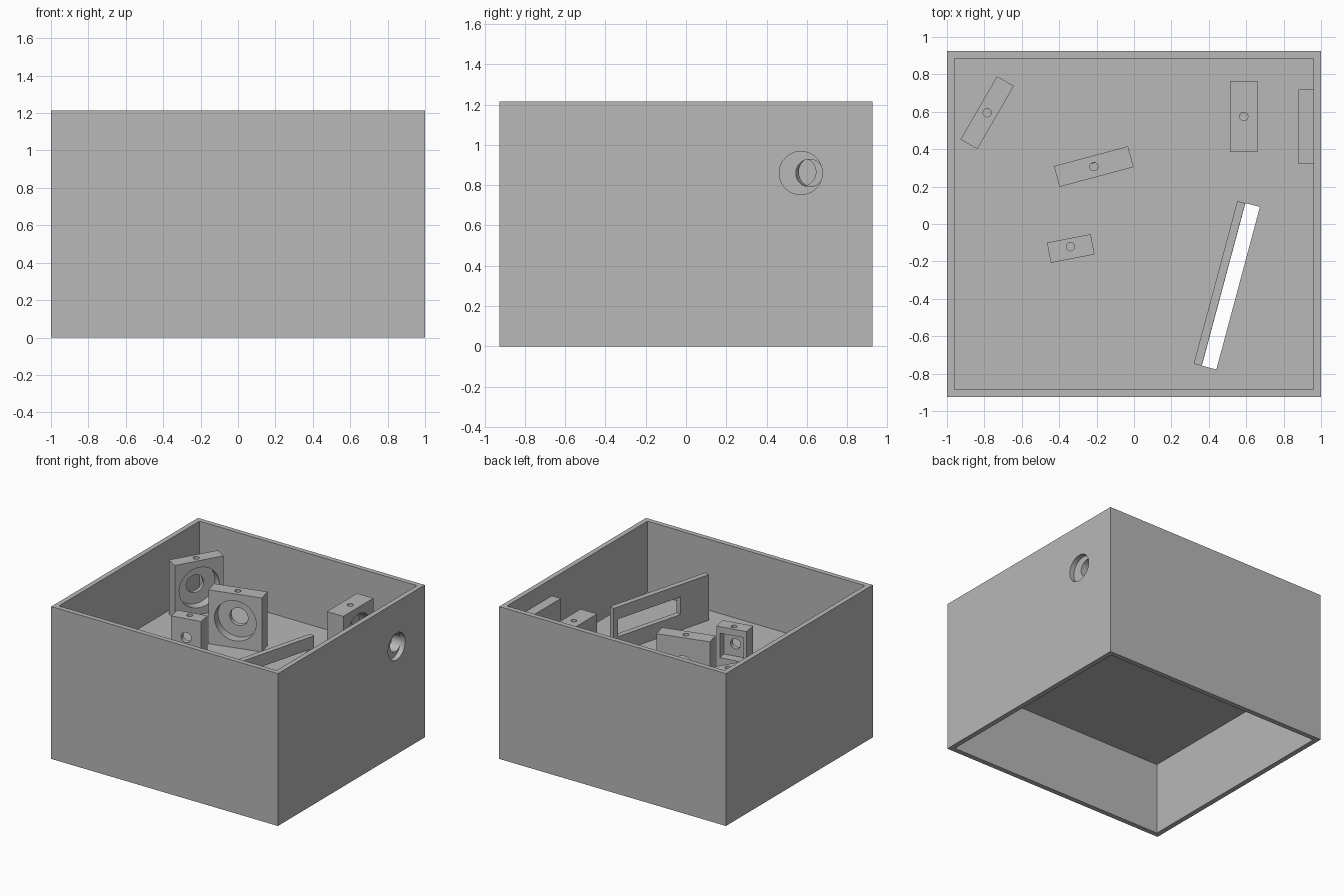
import bpy
from math import radians, pi
from mathutils import Matrix, Vector

cube = bpy.data.objects.get("Cube")
if cube:
    bpy.data.objects.remove(cube, do_unlink=True)

grey = bpy.data.materials.new("plain grey")
grey.use_nodes = True
grey.diffuse_color = (0.48, 0.48, 0.48, 1)
grey.node_tree.nodes["Principled BSDF"].inputs["Base Color"].default_value = grey.diffuse_color

HEIGHT, FLOOR, UNDERSIDE, WALL = 1.215, 0.65, 0.575, 0.04
HALF_X, HALF_Y = 1.0, 0.925
BEAM = 0.865            # height of the optical axis
MOUNT_TOP = 1.08


def finish(obj, name, matrix):
    obj.name = obj.data.name = name
    obj.matrix_world = matrix
    obj.data.materials.append(grey)
    return obj


def box(name, lo, hi, frame=Matrix()):
    """Box between two corners of a local frame."""
    lo, hi = Vector(lo), Vector(hi)
    bpy.ops.mesh.primitive_cube_add(size=1)
    obj = bpy.context.object
    obj.data.transform(Matrix.Translation((lo + hi) / 2) @ Matrix.Diagonal((*(hi - lo), 1)))
    return finish(obj, name, frame)


def rod(axis, radius, start, end, centre, frame=Matrix()):
    """Cylinder cutter along one local axis."""
    bpy.ops.mesh.primitive_cylinder_add(vertices=48, radius=radius, depth=end - start)
    obj = bpy.context.object
    turn = {"X": Matrix.Rotation(pi / 2, 4, "Y"), "Y": Matrix.Rotation(pi / 2, 4, "X"),
            "Z": Matrix()}[axis]
    place = Vector(centre)
    place["XYZ".index(axis)] = (start + end) / 2
    obj.data.transform(Matrix.Translation(place) @ turn)
    return finish(obj, "cutter", frame)


def cut(obj, *cutters):
    """Subtract the cutters from the part and discard them."""
    bpy.context.view_layer.update()
    bpy.context.view_layer.objects.active = obj
    for cutter in cutters:
        cutter.hide_render = True
        mod = obj.modifiers.new("cut", "BOOLEAN")
        mod.operation, mod.solver, mod.object = "DIFFERENCE", "EXACT", cutter
        bpy.ops.object.modifier_apply(modifier=mod.name)
        bpy.data.objects.remove(cutter, do_unlink=True)
    bpy.ops.object.select_all(action="DESELECT")
    obj.select_set(True)
    bpy.ops.object.shade_smooth_by_angle(angle=radians(30))


def frame_at(x, y, degrees):
    return Matrix.Translation((x, y, 0)) @ Matrix.Rotation(radians(degrees), 4, "Z")


# Housing: open above and below a raised floor, with a slot and a side port
inner_x, inner_y = HALF_X - WALL, HALF_Y - WALL
housing = box("housing", (-HALF_X, -HALF_Y, 0), (HALF_X, HALF_Y, HEIGHT))
cut(housing,
    box("cutter", (-inner_x, -inner_y, FLOOR), (inner_x, inner_y, HEIGHT + 0.1)),
    box("cutter", (-inner_x, -inner_y, -0.1), (inner_x, inner_y, UNDERSIDE)),
    box("cutter", (-0.45, -0.04, 0.5), (0.45, 0.04, 0.75), frame_at(0.518, -0.333, 75)),
    rod("X", 0.107, 0.9, 1.1, (0, 0.57, 0.86)))

# Port block behind the side opening
port_block = box("port_block", (0.88, 0.32, FLOOR), (inner_x, 0.72, MOUNT_TOP))
cut(port_block, rod("X", 0.068, 0.8, 1.0, (0, 0.613, 0.86)))

# Upright plate with a long window beside the floor slot
plate_frame = frame_at(0.457, -0.318, 75)
plate = box("window_plate", (-0.45, -0.022, FLOOR), (0.45, 0.022, 1.013), plate_frame)
cut(plate, box("cutter", (-0.18, -0.1, 0.775), (0.41, 0.1, 0.915), plate_frame))


def lens_mount(name, x, y, degrees, width, depth, pocket):
    """Block with a round pocket in its face, a through hole and a screw hole on top."""
    f = frame_at(x, y, degrees)
    w, d = width / 2, depth / 2
    block = box(name, (-w, -d, FLOOR), (w, d, MOUNT_TOP), f)
    cut(block,
        rod("Y", 0.16, -d - 0.1, -d + pocket, (0, 0, BEAM), f),
        rod("Y", 0.07, -d - 0.1, d + 0.1, (0, 0, BEAM), f),
        rod("Z", 0.022, BEAM, MOUNT_TOP + 0.1, (0, 0, 0), f))


lens_mount("left_lens_mount", -0.785, 0.595, 60, 0.39, 0.104, 0.075)
lens_mount("centre_lens_mount", -0.215, 0.307, 15, 0.41, 0.115, 0.075)
lens_mount("right_lens_mount", 0.587, 0.575, 90, 0.38, 0.145, 0.1)

# Small sensor mount with a square pocket
f = frame_at(-0.338, -0.131, 191)
sensor = box("sensor_mount", (-0.119, -0.055, FLOOR), (0.119, 0.055, 1.015), f)
cut(sensor,
    box("cutter", (-0.093, -0.2, 0.767), (0.093, 0.015, 0.963), f),
    rod("Y", 0.04, -0.2, 0.2, (0, 0, BEAM), f),
    rod("Z", 0.022, BEAM, 1.1, (0, -0.01, 0), f))
